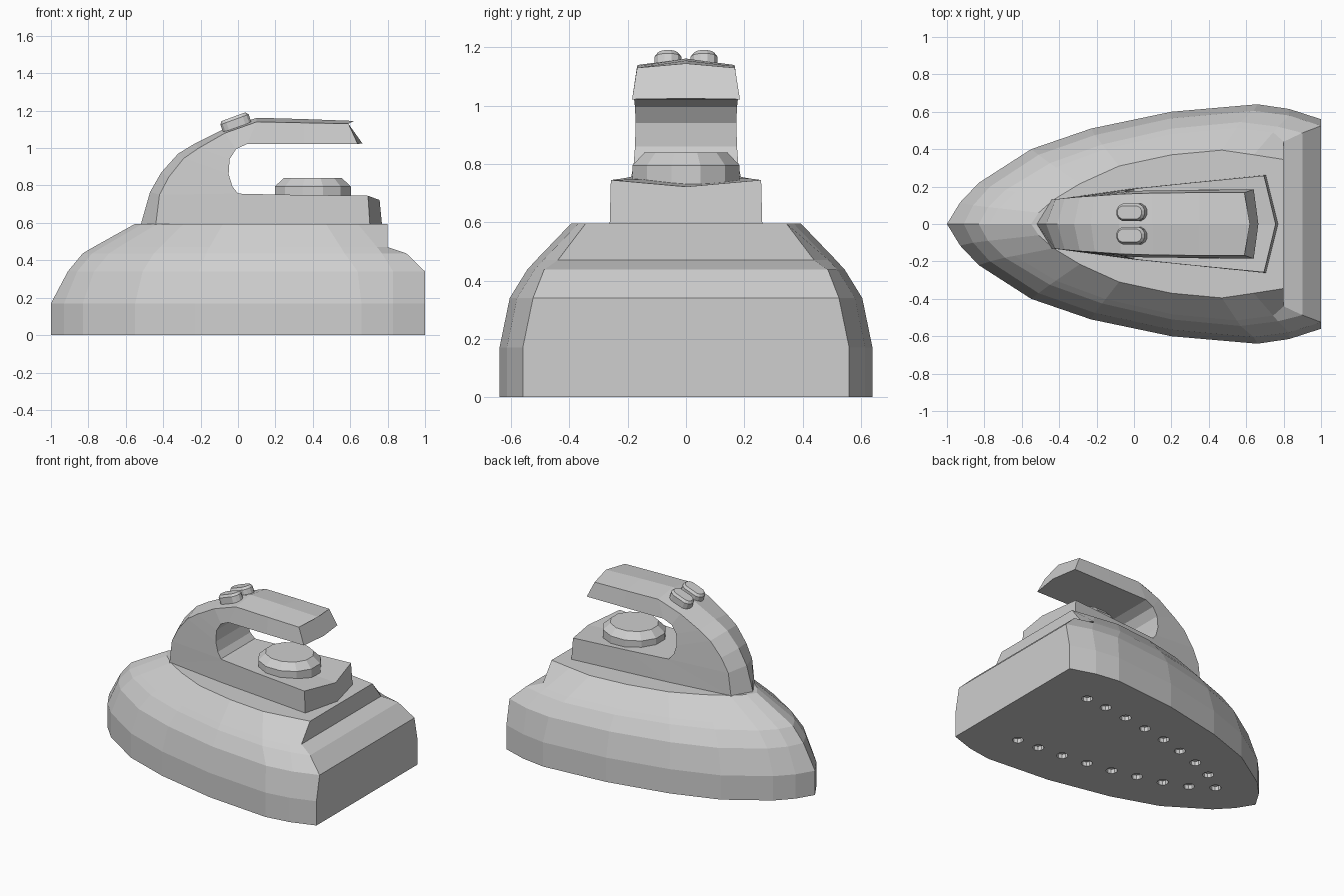
import bpy
import bmesh
from math import cos, sin, pi, radians
from mathutils import Matrix, Vector

cube = bpy.data.objects.get("Cube")
if cube:
    bpy.data.objects.remove(cube, do_unlink=True)

grey = bpy.data.materials.new("light grey")
grey.use_nodes = True
grey.diffuse_color = (0.62, 0.62, 0.62, 1)
grey.node_tree.nodes["Principled BSDF"].inputs["Base Color"].default_value = grey.diffuse_color


def loft(name, rings, matrix=Matrix()):
    """Join closed rings of equal length with faces and cap both ends."""
    bm = bmesh.new()
    rows = [[bm.verts.new(matrix @ Vector(p)) for p in ring] for ring in rings]
    count = len(rows[0])
    for low, high in zip(rows, rows[1:]):
        for i in range(count):
            j = (i + 1) % count
            bm.faces.new((low[i], low[j], high[j], high[i]))
    bm.faces.new(rows[0][::-1])
    bm.faces.new(rows[-1])
    bmesh.ops.remove_doubles(bm, verts=bm.verts, dist=0.0001)
    bmesh.ops.recalc_face_normals(bm, faces=bm.faces)
    mesh = bpy.data.meshes.new(name)
    bm.to_mesh(mesh)
    bm.free()
    mesh.materials.append(grey)
    obj = bpy.data.objects.new(name, mesh)
    bpy.context.collection.objects.link(obj)
    return obj


def hull_ring(half, heights):
    """Mirror a half outline that runs from the tip to the heel."""
    pts = [(x, y, z) for (x, y), z in zip(half, heights)]
    return pts + [(x, -y, z) for x, y, z in reversed(pts[1:])]


# Body: half outlines from tip to heel at rising heights
sole = [(-1, 0), (-.93, .115), (-.83, .22), (-.55, .4), (-.23, .51),
        (.2, .6), (.66, .64), (.83, .615), (1, .56)]
waist = [(-.91, 0), (-.86, .1), (-.77, .2), (-.51, .37), (-.21, .475),
         (.2, .565), (.64, .605), (.83, .58), (1, .525)]
shoulder = [(-.83, 0), (-.78, .09), (-.69, .18), (-.45, .325), (-.17, .425),
            (.2, .51), (.57, .545), (.77, .52), (.9, .487)]
deck = [(-.55, 0), (-.51, .06), (-.43, .13), (-.29, .215), (-.08, .31),
        (.2, .37), (.47, .395), (.64, .37), (.8, .345)]
# Lower edge of the heel step, blended into the shoulder slope
step = [Vector(a).lerp(Vector(b), 0.2) for a, b in zip(shoulder, deck)]
step[-1] = (.8, .44)

n = len(sole)
body = loft("body", [
    hull_ring(sole, [0] * n),
    hull_ring(sole, [.17] * n),
    hull_ring(waist, [.34] * n),
    hull_ring(shoulder, [.437] * n),
    hull_ring(step, [.47] * n),
    hull_ring(deck, [.595] * n),
])

# Steam holes: round recesses in the sole
holes = [(-.67, 0)]
for x, y in [(.67, .34), (.51, .33), (.33, .31), (.15, .285),
             (-.03, .255), (-.2, .21), (-.37, .16), (-.53, .095)]:
    holes += [(x, y), (x, -y)]
bm = bmesh.new()
for x, y in holes:
    bmesh.ops.create_cone(bm, cap_ends=True, segments=10, radius1=.036, radius2=.036,
                          depth=.06, matrix=Matrix.Translation((x, y, 0)))
mesh = bpy.data.meshes.new("hole_cutter")
bm.to_mesh(mesh)
bm.free()
mesh.materials.append(grey)
cutter = bpy.data.objects.new("hole_cutter", mesh)
bpy.context.collection.objects.link(cutter)
cutter.hide_render = True
cut = body.modifiers.new("steam_holes", 'BOOLEAN')
cut.operation = 'DIFFERENCE'
cut.solver = 'EXACT'
cut.object = cutter
bpy.context.view_layer.objects.active = body
bpy.ops.object.modifier_apply(modifier=cut.name)
bpy.data.objects.remove(cutter, do_unlink=True)


# Handle: sections from the grip end, round the arch and along the base.
# Each holds outer ridge, outer edge, outer half width, inner edge, inner half width
sections = [
    ((.62, 1.145), (.59, 1.13), .168, (.64, 1.022), .185),
    ((.35, 1.155), (.35, 1.135), .168, (.35, 1.022), .182),
    ((.1, 1.162), (.1, 1.14), .165, (.05, 1.022), .178),
    ((-.08, 1.1), (-.07, 1.08), .16, (-.01, .995), .175),
    ((-.23, 1.025), (-.21, 1), .15, (-.045, .94), .173),
    ((-.32, .97), (-.29, .945), .145, (-.05, .86), .175),
    ((-.41, .87), (-.37, .845), .138, (-.03, .795), .18),
    ((-.47, .765), (-.42, .75), .132, (0, .757), .188),
    ((-.52, .59), (-.44, .59), .13, (.03, .755), .192),
    ((0, .59), (0, .59), .19, (.3, .75), .22),
    ((.77, .59), (.705, .59), .262, (.695, .745), .258),
]
inner_ridge = {0: (.665, 1.025), len(sections) - 1: (.757, .722)}


def handle_ring(index, ridge, edge, width, inner, inner_width):
    """Six-sided cross-section with a ridge along its middle."""
    mid = inner_ridge.get(index, inner)
    return [(edge[0], -width, edge[1]), (ridge[0], 0, ridge[1]), (edge[0], width, edge[1]),
            (inner[0], inner_width, inner[1]), (mid[0], 0, mid[1]),
            (inner[0], -inner_width, inner[1])]


loft("handle", [handle_ring(i, *s) for i, s in enumerate(sections)])


def oval(rx, ry, z, straight=0, count=12):
    """Ellipse, or a pill when its ends are pulled apart along x."""
    ring = []
    for i in range(count):
        a = 2 * pi * (i + .5) / count
        ring.append((rx * cos(a) + (straight if cos(a) > 0 else -straight), ry * sin(a), z))
    return ring


# Temperature dial under the grip
loft("dial", [oval(.21, .19, -.02), oval(.21, .19, .045), oval(.16, .147, .09)],
     Matrix.Translation((.4, 0, .75)))

# Two pill-shaped buttons on the slope of the handle
for side, label in ((1, "left"), (-1, "right")):
    place = Matrix.Translation((-.005, side * .062, 1.115)) @ Matrix.Rotation(radians(-20), 4, 'Y')
    loft(label + "_button", [oval(.048, .048, -.02, .034), oval(.048, .048, .04, .034),
                             oval(.036, .036, .056, .034)], place)
